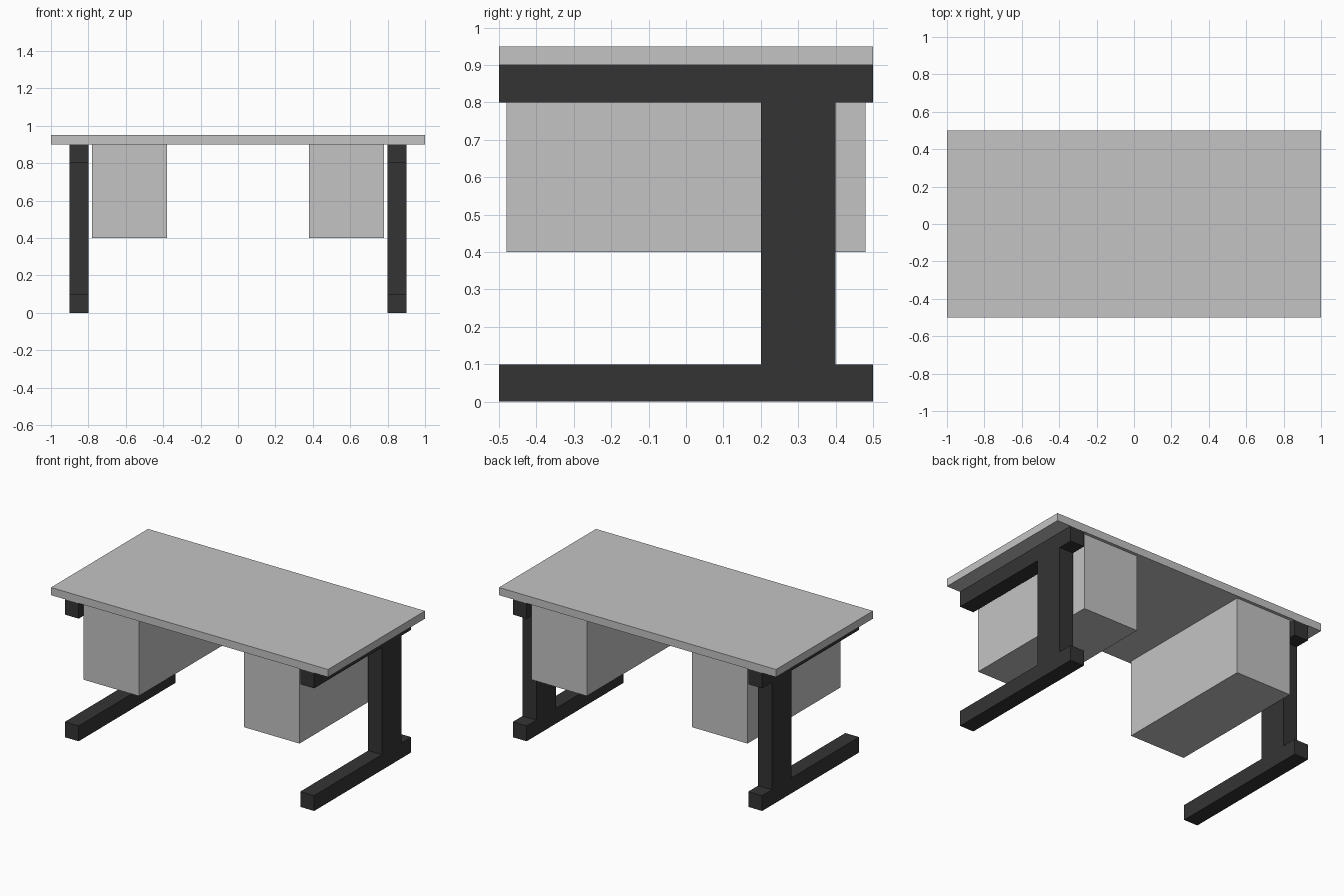
import bpy
import bmesh
from mathutils import Vector

if "Cube" in bpy.data.objects:
    bpy.data.objects.remove(bpy.data.objects["Cube"])


def material(name, value):
    m = bpy.data.materials.new(name)
    m.diffuse_color = (value, value, value, 1)
    m.use_nodes = True
    m.node_tree.nodes["Principled BSDF"].inputs["Base Color"].default_value = m.diffuse_color
    return m


light_grey = material("light grey", 0.55)
charcoal = material("charcoal", 0.034)


def finish(name, bm, mat):
    bmesh.ops.recalc_face_normals(bm, faces=bm.faces)
    mesh = bpy.data.meshes.new(name)
    bm.to_mesh(mesh)
    bm.free()
    mesh.materials.append(mat)
    obj = bpy.data.objects.new(name, mesh)
    bpy.context.collection.objects.link(obj)
    return obj


def box(name, lo, hi, mat):
    lo, hi = Vector(lo), Vector(hi)
    bm = bmesh.new()
    bmesh.ops.create_cube(bm, size=1)
    bmesh.ops.scale(bm, vec=hi - lo, verts=bm.verts)
    bmesh.ops.translate(bm, vec=(lo + hi) / 2, verts=bm.verts)
    return finish(name, bm, mat)


def leg_frame(name, x0, x1):
    # Foot, post and top rail as one I-shaped side profile (y, z)
    profile = [(-.5, 0), (.5, 0), (.5, .1), (.4, .1), (.4, .8), (.5, .8),
               (.5, .9), (-.5, .9), (-.5, .8), (.2, .8), (.2, .1), (-.5, .1)]
    bm = bmesh.new()
    face = bm.faces.new([bm.verts.new((x0, y, z)) for y, z in profile])
    out = bmesh.ops.extrude_face_region(bm, geom=[face], use_keep_orig=True)
    moved = [g for g in out["geom"] if isinstance(g, bmesh.types.BMVert)]
    bmesh.ops.translate(bm, vec=(x1 - x0, 0, 0), verts=moved)
    return finish(name, bm, charcoal)


# Desktop slab
box("desktop", (-1, -.5, .9), (1, .5, .95), light_grey)

# Leg frame and hanging cabinet on each side
for side, s in (("left", -1), ("right", 1)):
    leg_frame(side + "_leg_frame", *sorted((.8 * s, .9 * s)))
    x0, x1 = sorted((.38 * s, .78 * s))
    box(side + "_cabinet", (x0, -.48, .4), (x1, .48, .9), light_grey)
